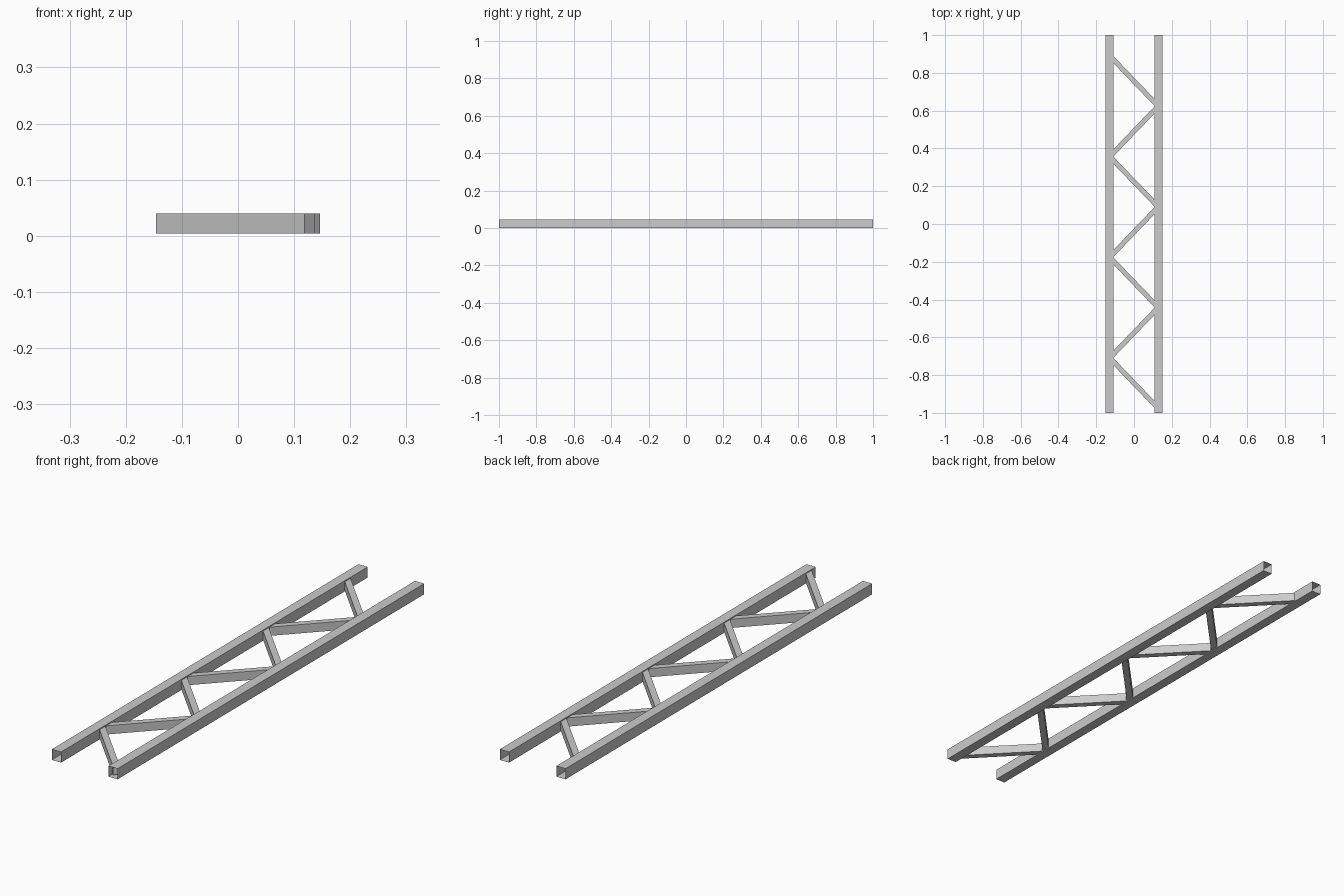
import bpy
from mathutils import Vector

if "Cube" in bpy.data.objects:
    bpy.data.objects.remove(bpy.data.objects["Cube"])

TUBE_W, TUBE_H = 0.042, 0.044     # chord section
WEB_W, WEB_H = 0.026, 0.036       # lacing section
RAIL_X, NODE_X = 0.129, 0.128
MID_Z = TUBE_H / 2


def sweep(name, path, w, h, cap):
    """Sweep a rectangle along a flat path with mitred corners."""
    pts = [Vector(p) for p in path]
    verts, faces = [], []
    for i, p in enumerate(pts):
        a = (p - pts[i - 1]).normalized() if i else (pts[1] - p).normalized()
        b = (pts[i + 1] - p).normalized() if i < len(pts) - 1 else a
        na, nb = Vector((-a.y, a.x)), Vector((-b.y, b.x))
        m = (na + nb).normalized()
        off = m * (w / 2 / m.dot(na))
        for s, z in ((1, -1), (-1, -1), (-1, 1), (1, 1)):
            verts.append((p.x + s * off.x, p.y + s * off.y, MID_Z + z * h / 2))
    for i in range(len(pts) - 1):
        for k in range(4):
            j = (k + 1) % 4
            faces.append((4 * i + k, 4 * i + 4 + k, 4 * i + 4 + j, 4 * i + j))
    if cap:
        n = len(verts)
        faces += [(0, 1, 2, 3), (n - 1, n - 2, n - 3, n - 4)]
    mesh = bpy.data.meshes.new(name)
    mesh.from_pydata(verts, [], faces)
    # outward normals
    import bmesh
    bm = bmesh.new()
    bm.from_mesh(mesh)
    bmesh.ops.recalc_face_normals(bm, faces=bm.faces)
    bm.to_mesh(mesh)
    bm.free()
    ob = bpy.data.objects.new(name, mesh)
    bpy.context.collection.objects.link(ob)
    return ob


# two open-ended square tubes
for side, name in ((-1, "left_chord"), (1, "right_chord")):
    sweep(name, [(side * RAIL_X, -1), (side * RAIL_X, 1)], TUBE_W, TUBE_H, False)

# zigzag lacing between the tubes
nodes = [((-NODE_X if i % 2 == 0 else NODE_X), 0.89 - i * 0.2665) for i in range(8)]
sweep("zigzag_lacing", nodes, WEB_W, WEB_H, True)
